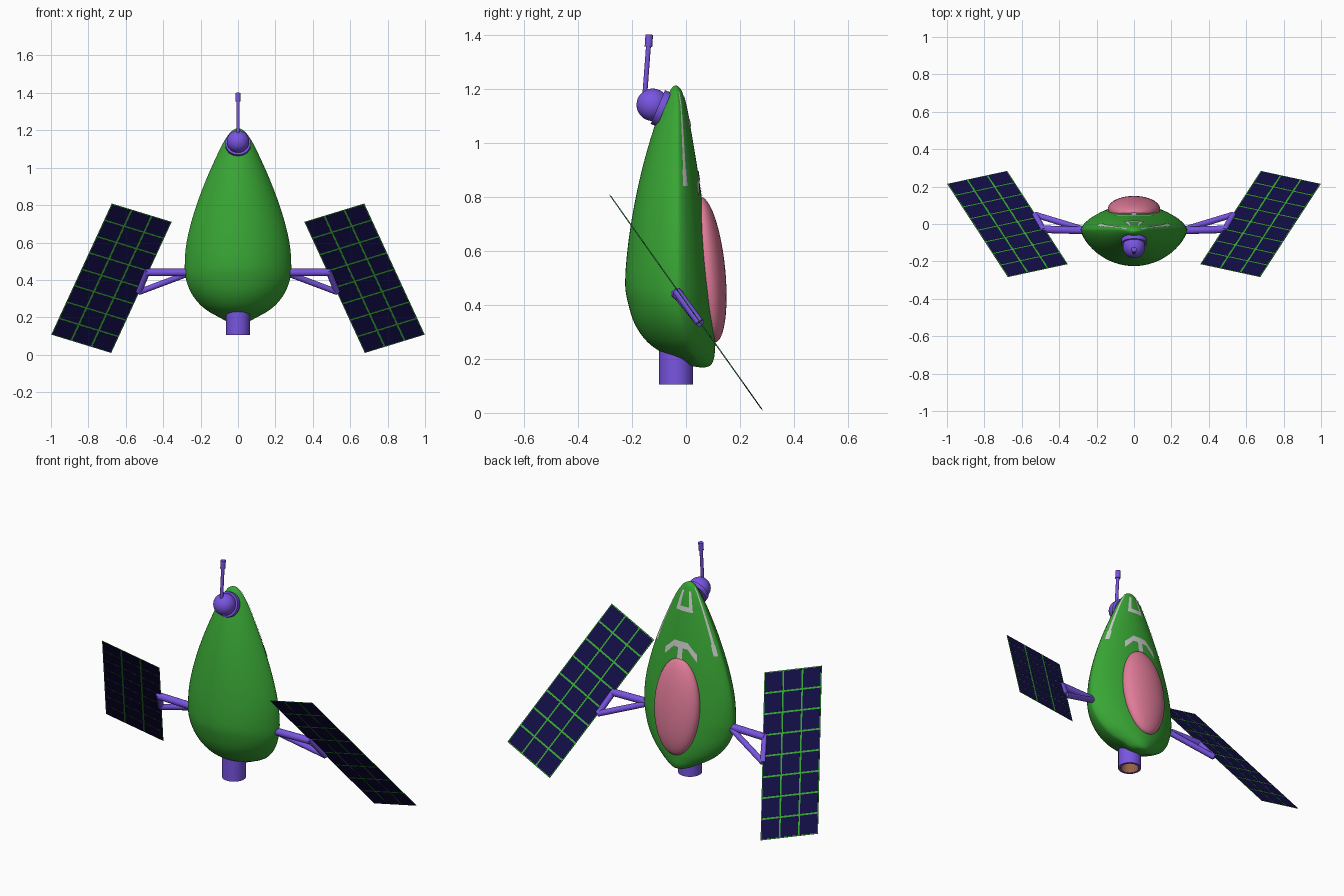
import bpy, bmesh, math
from mathutils import Vector, Matrix

if "Cube" in bpy.data.objects:
    bpy.data.objects.remove(bpy.data.objects["Cube"])


def material(name, rgb):
    m = bpy.data.materials.new(name)
    m.diffuse_color = (*rgb, 1)
    m.use_nodes = True
    m.node_tree.nodes["Principled BSDF"].inputs["Base Color"].default_value = m.diffuse_color
    return m


GREEN = material("green", (0.04, 0.38, 0.035))
PURPLE = material("purple", (0.19, 0.09, 0.75))
PINK = material("pink", (0.75, 0.2, 0.32))
NAVY = material("navy", (0.006, 0.004, 0.06))
BROWN = material("brown", (0.3, 0.12, 0.06))


def make(name, bm, mats, angle=40, normals=True):
    if normals:
        bmesh.ops.recalc_face_normals(bm, faces=bm.faces)
    me = bpy.data.meshes.new(name)
    bm.to_mesh(me)
    bm.free()
    ob = bpy.data.objects.new(name, me)
    bpy.context.collection.objects.link(ob)
    for m in mats:
        me.materials.append(m)
    bpy.ops.object.select_all(action='DESELECT')
    ob.select_set(True)
    bpy.context.view_layer.objects.active = ob
    bpy.ops.object.shade_smooth_by_angle(angle=math.radians(angle))
    return ob


def rod(name, a, b, r, mat=PURPLE, segments=20):
    a, b = Vector(a), Vector(b)
    d = b - a
    bm = bmesh.new()
    bmesh.ops.create_cone(bm, cap_ends=True, segments=segments, radius1=r, radius2=r, depth=d.length,
                          matrix=Matrix.Translation((a + b) / 2) @ d.to_track_quat('Z', 'Y').to_matrix().to_4x4())
    return make(name, bm, [mat])


def ball(name, matrix, mat):
    bm = bmesh.new()
    bmesh.ops.create_uvsphere(bm, u_segments=40, v_segments=24, radius=1, matrix=matrix)
    return make(name, bm, [mat])


# Hull sections: z, half width, front y, back y, y of the side edge
RINGS = [
    (0.168, 0.002, 0.055, 0.07, 0.06), (0.175, 0.05, 0.01, 0.09, 0.05),
    (0.20, 0.10, -0.03, 0.103, 0.035), (0.23, 0.155, -0.10, 0.107, 0.01),
    (0.27, 0.205, -0.15, 0.109, -0.005), (0.33, 0.25, -0.19, 0.108, -0.02),
    (0.40, 0.277, -0.213, 0.103, -0.03), (0.47, 0.285, -0.225, 0.097, -0.03),
    (0.60, 0.275, -0.217, 0.083, -0.03), (0.75, 0.238, -0.195, 0.065, -0.03),
    (0.90, 0.185, -0.163, 0.043, -0.03), (1.05, 0.12, -0.12, 0.018, -0.03),
    (1.14, 0.075, -0.085, 0.0, -0.03), (1.19, 0.04, -0.06, -0.015, -0.035),
    (1.205, 0.02, -0.05, -0.025, -0.036), (1.212, 0.002, -0.041, -0.036, -0.038)]
LENS = 1.35


def section(z):
    # smooth (Hermite) interpolation between hull sections
    i = max(k for k in range(len(RINGS) - 1) if RINGS[k][0] <= z + 1e-9)
    p, q = RINGS[i], RINGS[i + 1]
    o, r = RINGS[max(i - 1, 0)], RINGS[min(i + 2, len(RINGS) - 1)]
    h = q[0] - p[0]
    t = (z - p[0]) / h
    res = []
    for c in range(1, 5):
        m0 = (q[c] - o[c]) / (q[0] - o[0]) * h
        m1 = (r[c] - p[c]) / (r[0] - p[0]) * h
        res.append((2*t**3 - 3*t*t + 1) * p[c] + (t**3 - 2*t*t + t) * m0
                   + (3*t*t - 2*t**3) * q[c] + (t**3 - t*t) * m1)
    return res


def hull_point(a, z):
    w, yf, yb, ym = section(z)
    s = math.sin(a)
    return Vector((w * math.cos(a), ym + ((yb if s > 0 else yf) - ym) * abs(s) ** LENS, z))


# Hull: loft through the sections
bm = bmesh.new()
N = 64
levels = [p[0] + (q[0] - p[0]) * k / 4 for p, q in zip(RINGS, RINGS[1:]) for k in range(4)] + [RINGS[-1][0]]
loops = [[bm.verts.new(hull_point(2 * math.pi * k / N, z)) for k in range(N)] for z in levels]
for lo, hi in zip(loops, loops[1:]):
    for k in range(N):
        bm.faces.new((lo[k], lo[(k + 1) % N], hi[(k + 1) % N], hi[k]))
bm.faces.new(loops[0])
bm.faces.new(loops[-1])
make("hull", bm, [GREEN], 60)


# Grey trim patches laid on the back of the hull: corners as (x / half width, z)
def trim(name, quads, n=12):
    bm = bmesh.new()
    for a, b, c, d in [[Vector(v) for v in quad] for quad in quads]:
        grid = []
        for i in range(n + 1):
            row = []
            for j in range(n + 1):
                u, z = a.lerp(b, i / n).lerp(d.lerp(c, i / n), j / n)
                v = hull_point(math.acos(max(-1, min(1, u))), z)
                row.append(bm.verts.new(v + Vector((u, 1, 0)).normalized() * 0.003))
            grid.append(row)
        for i in range(n):
            for j in range(n):
                bm.faces.new((grid[i][j], grid[i][j + 1], grid[i + 1][j + 1], grid[i + 1][j]))
    make(name, bm, [], 60)


def box(u0, u1, z0, z1):
    return [(u0, z0), (u1, z0), (u1, z1), (u0, z1)]


for side, s in (("left", -1), ("right", 1)):
    trim("side_trim_" + side, [box(s * 0.88, s * 0.94, 0.88, 1.19), box(s * 0.86, s * 0.95, 0.84, 0.9)])
trim("nose_trim", [box(-0.45, -0.25, 1.06, 1.17), box(0.25, 0.45, 1.06, 1.17), box(-0.3, 0.3, 1.06, 1.085)])
trim("canopy_trim", [box(-0.22, 0.22, 0.86, 0.895), box(-0.07, 0.07, 0.79, 0.865)]
     + [[(s * 0.22, 0.86), (s * 0.46, 0.80), (s * 0.48, 0.84), (s * 0.22, 0.895)] for s in (-1, 1)])

# Canopy on the back
ball("canopy", Matrix.Translation((0, 0.08, 0.53)) @ Matrix.Rotation(math.radians(5.8), 4, 'X')
     @ Matrix.Diagonal((0.14, 0.065, 0.271, 1)), PINK)

# Engine nozzle, open at the bottom
bm = bmesh.new()
prof = [(0.063, 0.30), (0.063, 0.105), (0.05, 0.105), (0.046, 0.16)]
rings = [[bm.verts.new((r * math.cos(k * math.pi / 16), -0.037 + r * math.sin(k * math.pi / 16), z))
          for k in range(32)] for r, z in prof]
for i, (lo, hi) in enumerate(zip(rings, rings[1:])):
    for k in range(32):
        bm.faces.new((lo[k], lo[(k + 1) % 32], hi[(k + 1) % 32], hi[k])).material_index = int(i == 2)
bm.faces.new(rings[0])
bm.faces.new(rings[-1]).material_index = 1
make("engine_nozzle", bm, [PURPLE, BROWN])

# Antenna with ball joint and collar
axis = Vector((0, -0.92, 0.39))
collar = Vector((0, -0.095, 1.128))
rod("antenna_collar", collar - axis * 0.015, collar + axis * 0.01, 0.068, segments=36)
ball("antenna_ball", Matrix.Translation((0, -0.123, 1.14)) @ Matrix.Scale(0.06, 4), PURPLE)
rod("antenna_rod", (0, -0.153, 1.17), (0, -0.138, 1.37), 0.009)
rod("antenna_tip", (0, -0.139, 1.355), (0, -0.136, 1.4), 0.014)

# Solar panels with cells on both faces, and their triangular struts
COLS, ROWS, GAP = 3, 8, 0.005
for side, s in (("left", -1), ("right", 1)):
    A = Vector((s * 0.675, -0.283, 0.808))
    U = Vector((s * -0.32, 0.069, -0.098))
    V = Vector((s * 0.323, 0.497, -0.7))
    nrm = U.cross(V).normalized()

    def slab(bm, o, u, v, t):
        vs = [bm.verts.new(o + u * i + v * j + nrm * k * t)
              for k in (-1, 1) for i, j in ((0, 0), (1, 0), (1, 1), (0, 1))]
        for f in ((3, 2, 1, 0), (4, 5, 6, 7), (0, 1, 5, 4), (1, 2, 6, 5), (2, 3, 7, 6), (3, 0, 4, 7)):
            bm.faces.new([vs[i] for i in f])

    bm = bmesh.new()
    slab(bm, A, U, V, 0.001)
    make("panel_frame_" + side, bm, [GREEN], 20)
    bm = bmesh.new()
    gu, gv = GAP / U.length, GAP / V.length
    for i in range(COLS):
        for j in range(ROWS):
            slab(bm, A + U * (i / COLS + gu) + V * (j / ROWS + gv),
                 U * (1 / COLS - 2 * gu), V * (1 / ROWS - 2 * gv), 0.002)
    make("panel_cells_" + side, bm, [NAVY], 20)

    root, top, low = (s * 0.25, -0.035, 0.44), (s * 0.49, -0.028, 0.44), (s * 0.53, 0.05, 0.335)
    rod("strut_main_" + side, root, top, 0.02)
    rod("strut_brace_" + side, root, low, 0.016)
    rod("strut_edge_" + side, (s * 0.482, -0.036, 0.452), low, 0.016)
